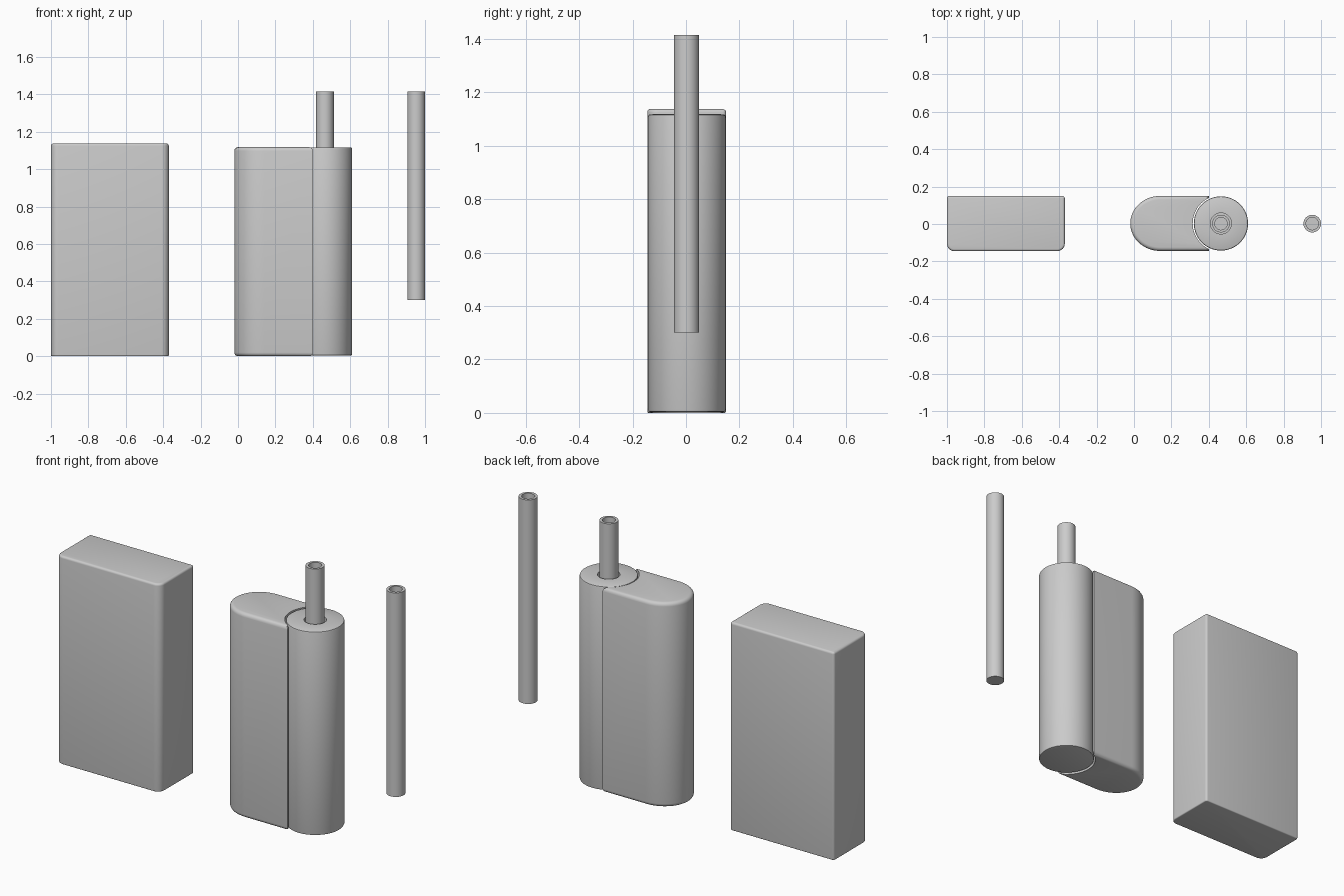
import bpy, bmesh, math
from mathutils import Vector

cube = bpy.data.objects.get("Cube")
if cube:
    bpy.data.objects.remove(cube, do_unlink=True)

grey = bpy.data.materials.new("plain grey")
grey.use_nodes = True
COLOUR = (0.6, 0.6, 0.6, 1)
grey.diffuse_color = COLOUR
grey.node_tree.nodes["Principled BSDF"].inputs["Base Color"].default_value = COLOUR


def finish(bm, name, location=(0, 0, 0)):
    """Turn a bmesh into a smooth, sharp-edged grey object."""
    bmesh.ops.recalc_face_normals(bm, faces=bm.faces)
    mesh = bpy.data.meshes.new(name)
    bm.to_mesh(mesh)
    bm.free()
    mesh.materials.append(grey)
    obj = bpy.data.objects.new(name, mesh)
    obj.location = location
    bpy.context.collection.objects.link(obj)
    return obj


def smooth(obj):
    bpy.ops.object.select_all(action='DESELECT')
    obj.select_set(True)
    bpy.context.view_layer.objects.active = obj
    bpy.ops.object.shade_smooth_by_angle(angle=math.radians(35))


def lathe(name, profile, location, steps=64):
    """Spin a (radius, height) profile about the vertical axis."""
    bm = bmesh.new()
    verts = [bm.verts.new((r, 0, z)) for r, z in profile]
    edges = [bm.edges.new(pair) for pair in zip(verts, verts[1:])]
    bmesh.ops.spin(bm, geom=verts + edges, cent=(0, 0, 0), axis=(0, 0, 1),
                   angle=math.tau, steps=steps)
    bmesh.ops.remove_doubles(bm, verts=bm.verts, dist=1e-5)
    obj = finish(bm, name, location)
    smooth(obj)
    return obj


def arc(cx, cy, rx, ry, start, end, steps):
    return [(cx + rx * math.cos(math.radians(start + (end - start) * i / steps)),
             cy + ry * math.sin(math.radians(start + (end - start) * i / steps)))
            for i in range(steps + 1)]


def prism(name, outline, height, top_round, bottom_round):
    """Extrude an outline upward and round its top and bottom rims."""
    bm = bmesh.new()
    base = bm.faces.new([bm.verts.new((x, y, 0)) for x, y in outline])
    top = bmesh.ops.extrude_face_region(bm, geom=[base], use_keep_orig=True)["geom"]
    bmesh.ops.translate(bm, vec=Vector((0, 0, height)),
                        verts=[v for v in top if isinstance(v, bmesh.types.BMVert)])
    for z, radius in ((height, top_round), (0, bottom_round)):
        rim = [e for e in bm.edges if all(abs(v.co.z - z) < 1e-5 for v in e.verts)]
        bmesh.ops.bevel(bm, geom=rim, offset=radius, segments=4, profile=0.5,
                        affect='EDGES', clamp_overlap=True)
    return finish(bm, name)


# Case: large rounding on the front corners, small on the back ones
LEFT, RIGHT, FRONT, BACK = -1.0, -0.37, -0.145, 0.15
big, small = 0.04, 0.012
case_outline = (arc(LEFT + big, FRONT + big, big, big, 180, 270, 8)
                + arc(RIGHT - big, FRONT + big, big, big, 270, 360, 8)
                + arc(RIGHT - small, BACK - small, small, small, 0, 90, 4)
                + arc(LEFT + small, BACK - small, small, small, 90, 180, 4))
smooth(prism("case", case_outline, 1.137, 0.014, 0.006))

# Holder body: rounded end, scooped to receive the barrel
HUB = 0.465
body_outline = arc(0.14, 0.003, 0.16, 0.147, 90, 270, 32) + [(0.4, -0.144), (0.4, 0.15)]
body = prism("holder_body", body_outline, 1.118, 0.02, 0.02)
cutter = lathe("scoop_cutter", [(0, -0.1), (0.151, -0.1), (0.151, 1.3), (0, 1.3)], (HUB, 0.003, 0))
cutter.hide_render = True
scoop = body.modifiers.new("scoop", 'BOOLEAN')
scoop.operation = 'DIFFERENCE'
scoop.solver = 'EXACT'
scoop.object = cutter
bpy.context.view_layer.objects.active = body
bpy.ops.object.modifier_apply(modifier="scoop")
bpy.data.objects.remove(cutter, do_unlink=True)
smooth(body)

# Barrel with a socket in its top
lathe("barrel", [(0, 0.004), (0.137, 0.004), (0.143, 0.006), (0.145, 0.012),
                 (0.145, 1.109), (0.143, 1.115), (0.139, 1.117),
                 (0.056, 1.117), (0.056, 0.3), (0, 0.3)], (HUB, 0.003, 0))

# Two sticks, hollow at the top: one in the barrel, one beside it
for name, x in (("inserted_stick", HUB), ("spare_stick", 0.953)):
    lathe(name, [(0, 0), (0.047, 0), (0.047, 1.115), (0.033, 1.115),
                 (0.033, 1.07), (0, 1.07)], (x, 0.002, 0.3), steps=48)
